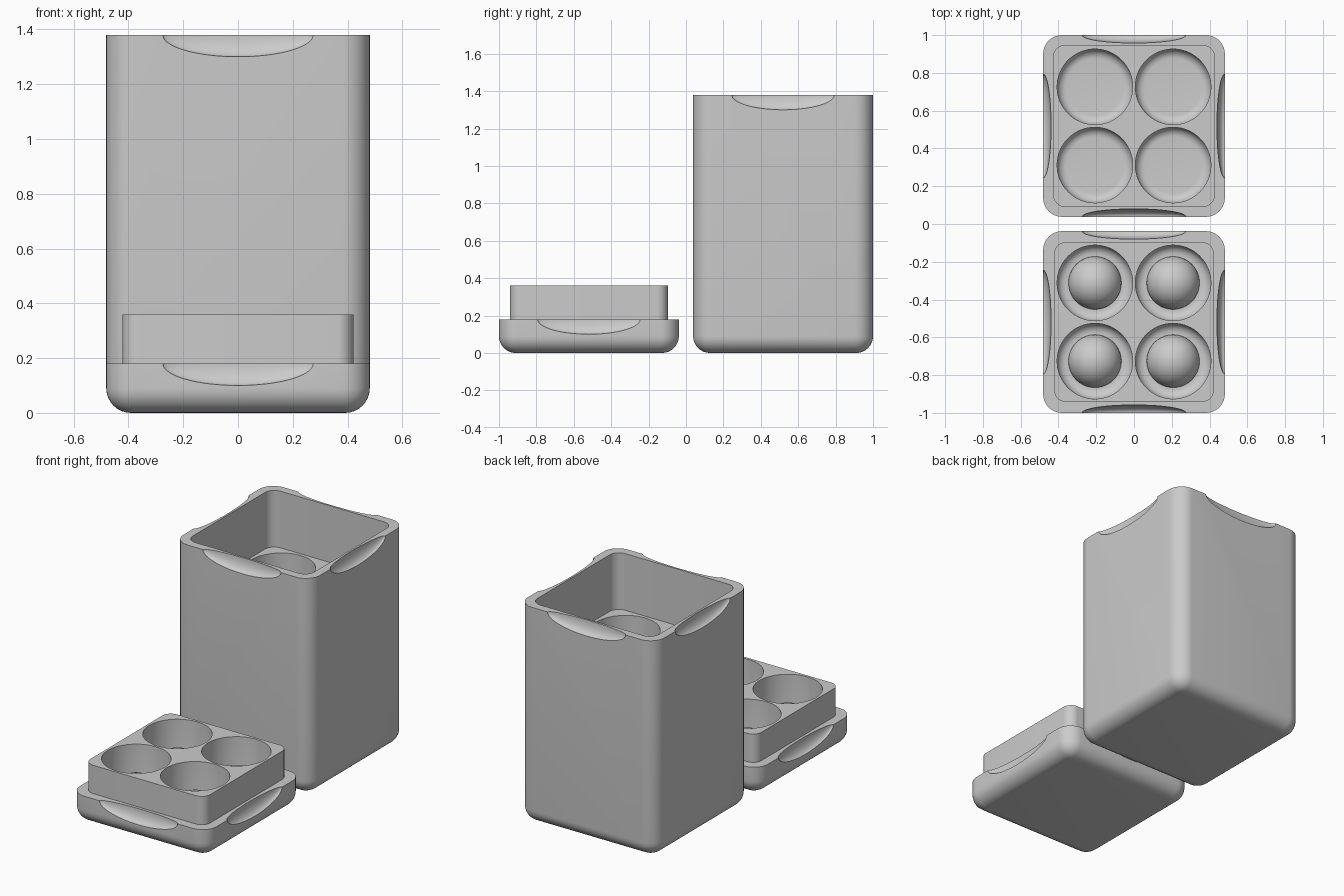
import bpy, bmesh
from math import pi, sin, cos, radians
from mathutils import Matrix, Vector

cube = bpy.data.objects.get("Cube")
if cube:
    bpy.data.objects.remove(cube)

grey = bpy.data.materials.new("plain grey")
grey.use_nodes = True
COLOUR = (0.6, 0.6, 0.6, 1)
grey.diffuse_color = COLOUR
grey.node_tree.nodes["Principled BSDF"].inputs["Base Color"].default_value = COLOUR

HALF, CORNER, FILLET = 0.481, 0.1, 0.09
CENTRE_Y = 0.519
HOLE_R, HOLE_OFFSET, HOLE_FILLET = 0.2, 0.207, 0.05
FLOOR, DOME_R = 0.12, 0.14


def make_object(name, bm, y):
    bmesh.ops.recalc_face_normals(bm, faces=bm.faces)
    mesh = bpy.data.meshes.new(name)
    bm.to_mesh(mesh)
    bm.free()
    mesh.materials.append(grey)
    obj = bpy.data.objects.new(name, mesh)
    obj.location.y = y
    bpy.context.collection.objects.link(obj)
    return obj


def rounded_square(bm, half, radius, z, steps=10):
    """Ring of vertices around a square with round corners."""
    ring = []
    for quarter in range(4):
        turn = Matrix.Rotation(quarter * pi / 2, 3, 'Z')
        for i in range(steps + 1):
            a = i / steps * pi / 2
            p = Vector((half - radius + radius * cos(a),
                        half - radius + radius * sin(a), z))
            ring.append(bm.verts.new(turn @ p))
    return ring


def stacked_solid(sections):
    """Join rounded-square sections (half, radius, z) into a closed solid."""
    bm = bmesh.new()
    rings = [rounded_square(bm, *s) for s in sections]
    for low, high in zip(rings, rings[1:]):
        n = len(low)
        for i in range(n):
            j = (i + 1) % n
            bm.faces.new((low[i], low[j], high[j], high[i]))
    bm.faces.new(rings[0][::-1])
    bm.faces.new(rings[-1])
    return bm


def round_bottom(steps=8):
    """Sections of the rounded lower edge."""
    sections = []
    for i in range(steps + 1):
        a = i / steps * pi / 2
        inset = FILLET * (1 - sin(a))
        sections.append((HALF - inset, CORNER - inset, FILLET * (1 - cos(a))))
    return sections


def add_hole(bm, x, y, top, domed):
    """Turned cutter: round-bottomed well, with an optional dome in its floor."""
    profile = [(0, FLOOR)]
    if domed:
        profile = [(DOME_R * sin(a), FLOOR + DOME_R * cos(a))
                   for a in (i / 14 * pi / 2 for i in range(15))]
    for i in range(9):
        a = i / 8 * pi / 2
        profile.append((HOLE_R - HOLE_FILLET * (1 - sin(a)),
                        FLOOR + HOLE_FILLET * (1 - cos(a))))
    profile += [(HOLE_R, top), (0, top)]
    verts = [bm.verts.new((x + r, y, z)) for r, z in profile]
    edges = [bm.edges.new(pair) for pair in zip(verts, verts[1:])]
    bmesh.ops.spin(bm, geom=verts + edges, cent=(x, y, 0), axis=(0, 0, 1),
                   angle=2 * pi, steps=64)


def add_scoops(bm, z):
    """Flattened ellipsoids for the finger scoops, one on each side."""
    for quarter in range(4):
        place = (Matrix.Rotation(quarter * pi / 2, 4, 'Z')
                 @ Matrix.Translation((0, -HALF, z))
                 @ Matrix.Diagonal((0.275, 0.042, 0.08, 1))
                 @ Matrix.Rotation(pi / 64, 4, 'Z'))
        bmesh.ops.create_uvsphere(bm, u_segments=64, v_segments=31,
                                  radius=1, matrix=place)


def carve(obj, hole_top, scoop_z, domed):
    bm = bmesh.new()
    for x in (-HOLE_OFFSET, HOLE_OFFSET):
        for y in (-HOLE_OFFSET, HOLE_OFFSET):
            add_hole(bm, x, y, hole_top, domed)
    bmesh.ops.remove_doubles(bm, verts=bm.verts, dist=0.0001)
    add_scoops(bm, scoop_z)
    cutter = make_object("cutter", bm, obj.location.y)
    cutter.hide_render = True
    mod = obj.modifiers.new("carve", 'BOOLEAN')
    mod.operation, mod.solver, mod.object = 'DIFFERENCE', 'EXACT', cutter
    bpy.ops.object.select_all(action='DESELECT')
    bpy.context.view_layer.objects.active = obj
    obj.select_set(True)
    bpy.ops.object.modifier_apply(modifier=mod.name)
    bpy.data.objects.remove(cutter)
    bpy.ops.object.shade_smooth_by_angle(angle=radians(30))


# Tall case: outer shell, recessed mouth, four deep wells
case = make_object("case", stacked_solid(round_bottom() + [
    (HALF, CORNER, 1.38), (0.427, 0.065, 1.38), (0.427, 0.065, 1.02)]), CENTRE_Y)
carve(case, 1.06, 1.38, False)

# Lid, upside down: rounded cap, plug, four wells with domes
lid = make_object("lid", stacked_solid(round_bottom() + [
    (HALF, CORNER, 0.18), (0.422, 0.06, 0.18), (0.422, 0.06, 0.36)]), -CENTRE_Y)
carve(lid, 0.42, 0.18, True)
